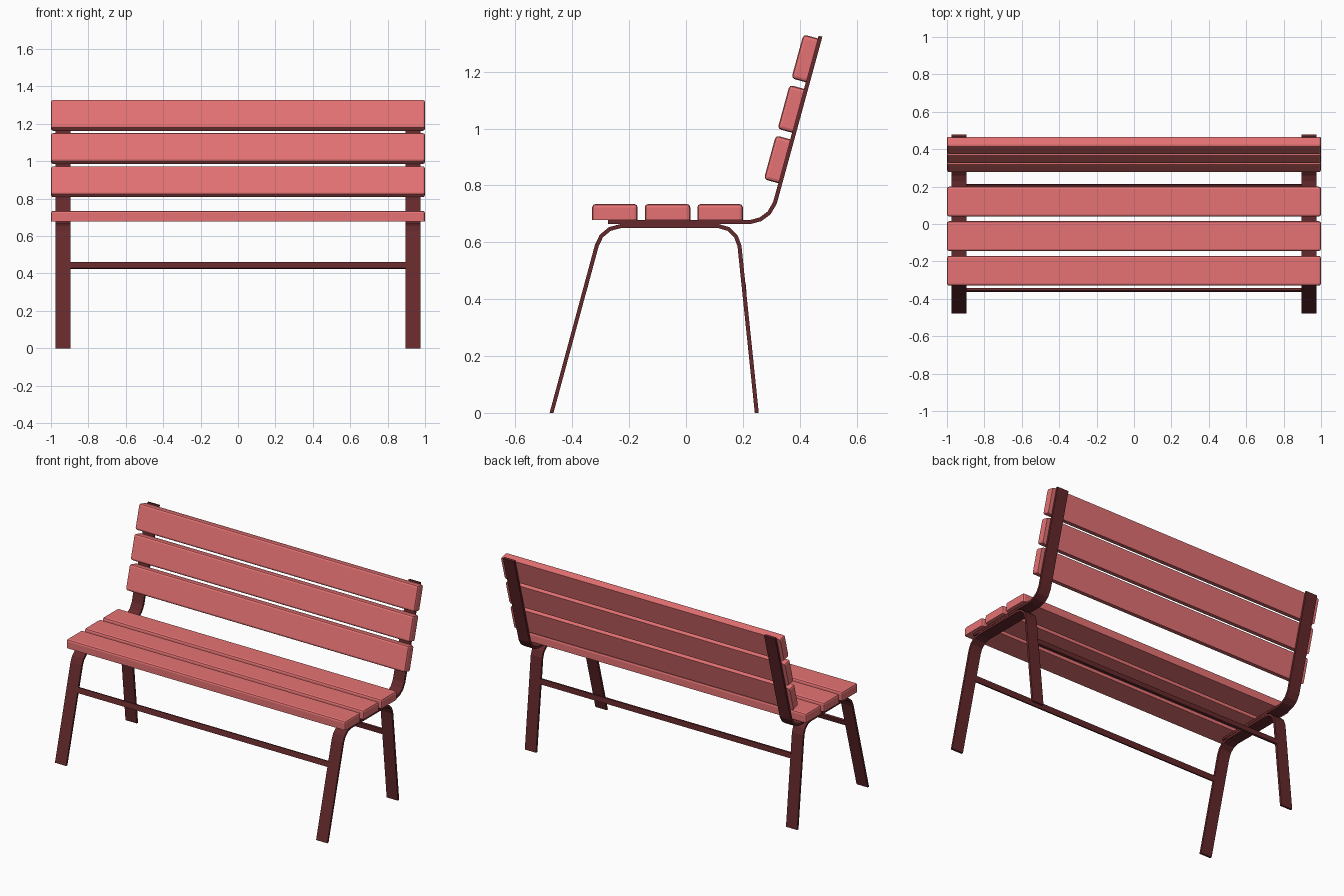
import bpy, bmesh, math
from mathutils import Vector, Matrix

if "Cube" in bpy.data.objects:
    bpy.data.objects.remove(bpy.data.objects["Cube"])

T = 0.014  # thickness of the flat metal bars


def material(name, color):
    m = bpy.data.materials.new(name)
    m.diffuse_color = color
    m.use_nodes = True
    m.node_tree.nodes["Principled BSDF"].inputs["Base Color"].default_value = m.diffuse_color
    return m


WOOD = material("red_wood", (0.79, 0.17, 0.175, 1))
METAL = material("dark_metal", (0.13, 0.022, 0.025, 1))


def finish(name, bm, mat):
    bmesh.ops.recalc_face_normals(bm, faces=bm.faces)
    me = bpy.data.meshes.new(name)
    bm.to_mesh(me)
    bm.free()
    me.materials.append(mat)
    ob = bpy.data.objects.new(name, me)
    bpy.context.collection.objects.link(ob)
    return ob


def board(name, size, y, z, tilt, mat, bevel=0.0):
    """Box turned about x; the bevel leaves the mounting face (local -z) sharp."""
    bm = bmesh.new()
    bmesh.ops.create_cube(bm, size=1, matrix=Matrix.Diagonal((*size, 1)))
    if bevel:
        edges = [e for e in bm.edges if any(v.co.z > 0 for v in e.verts)]
        bmesh.ops.bevel(bm, geom=edges, offset=bevel, segments=2,
                        profile=0.5, affect='EDGES')
    ob = finish(name, bm, mat)
    ob.location = (0, y, z)
    ob.rotation_euler.x = tilt
    return ob


def strap(name, path, x0, x1, on_floor=False):
    """Bent flat bar along a (y, z) path, mirrored to the other side."""
    pts = [Vector(p) for p in path]
    left, right = [], []
    for i, p in enumerate(pts):
        a = (p - pts[i - 1]).normalized() if i > 0 else None
        b = (pts[i + 1] - p).normalized() if i < len(pts) - 1 else None
        d = ((a or b) + (b or a)).normalized()
        n = Vector((-d.y, d.x))
        h = T / 2 / max(d.dot(a or b), 0.5)
        l, r = p + n * h, p - n * h
        if on_floor and (a is None or b is None):
            l.y = r.y = 0
        left.append(l)
        right.append(r)
    bm = bmesh.new()
    rings = []
    for l, r in zip(left, right):
        rings.append([bm.verts.new(c) for c in
                      ((x0, *l), (x1, *l), (x1, *r), (x0, *r))])
    for a, b in zip(rings, rings[1:]):
        for k in range(4):
            j = (k + 1) % 4
            bm.faces.new((a[k], a[j], b[j], b[k]))
    bm.faces.new(rings[0])
    bm.faces.new(rings[-1])
    ob = finish(name, bm, METAL)
    ob.modifiers.new("mirror", 'MIRROR')
    return ob


# Legs: one bent bar per side, front foot to rear foot
strap("leg_frame", [(-0.473, 0), (-0.314, 0.588), (-0.298, 0.622), (-0.268, 0.647),
                    (-0.23, 0.657), (0.115, 0.657), (0.149, 0.647), (0.175, 0.622),
                    (0.188, 0.588), (0.249, 0)], 0.895, 0.975, True)

# Seat and backrest support bars
strap("back_support", [(-0.275, 0.672), (0.228, 0.672), (0.262, 0.681), (0.292, 0.703),
                       (0.313, 0.739), (0.473, 1.325)], 0.895, 0.975)

# Seat slats
for i in range(3):
    board(f"seat_slat_{i + 1}", (2, 0.16, 0.056), -0.25 + 0.185 * i, 0.707, 0, WOOD, 0.012)

# Backrest slats, leaning with the support bars
lean = math.atan2(0.16, 0.586)
for i in range(3):
    s = 0.184 * i
    board(f"back_slat_{i + 1}", (2, 0.16, 0.054), 0.321 + s * math.sin(lean),
          0.892 + s * math.cos(lean), math.pi / 2 - lean, WOOD, 0.012)

# Cross bars joining the legs
board("front_cross_bar", (1.8, T, 0.034), -0.353, 0.443, -math.atan2(0.159, 0.588), METAL)
board("rear_cross_bar", (1.8, T, 0.034), 0.204, 0.443, math.atan2(0.061, 0.588), METAL)
